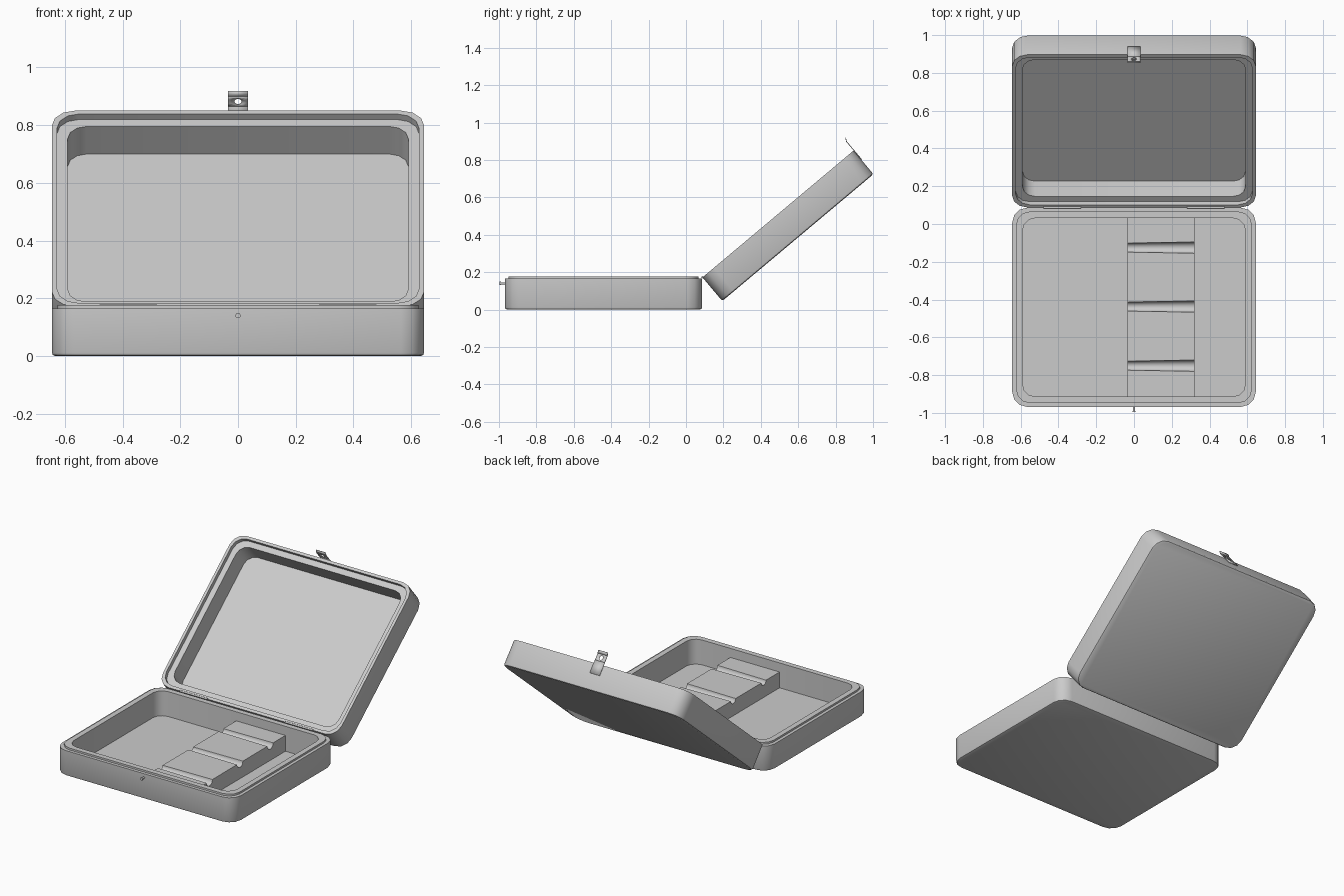
import bpy
import bmesh
from math import cos, sin, pi, radians
from mathutils import Matrix, Vector

if "Cube" in bpy.data.objects:
    bpy.data.objects.remove(bpy.data.objects["Cube"])

WIDTH, LENGTH, HEIGHT = 1.29, 1.055, 0.165
BASE_Y = -0.441
HINGE = Vector((0, 0.088, 0.172))

metal = bpy.data.materials.new("plain grey")
metal.use_nodes = True
GREY = (0.6, 0.6, 0.6, 1)
metal.diffuse_color = GREY
metal.node_tree.nodes["Principled BSDF"].inputs["Base Color"].default_value = GREY

# Tilted frame of the open lid: origin on its hinge-side rim edge
LID_FRAME = Matrix.Translation(HINGE) @ Matrix.Rotation(radians(40), 4, "X")


def finish(bm, name, matrix=Matrix()):
    bmesh.ops.recalc_face_normals(bm, faces=bm.faces)
    mesh = bpy.data.meshes.new(name)
    bm.to_mesh(mesh)
    bm.free()
    mesh.materials.append(metal)
    obj = bpy.data.objects.new(name, mesh)
    bpy.context.collection.objects.link(obj)
    obj.matrix_world = matrix
    bpy.ops.object.select_all(action="DESELECT")
    obj.select_set(True)
    bpy.context.view_layer.objects.active = obj
    bpy.ops.object.shade_smooth_by_angle(angle=radians(40))
    return obj


def rounded_rectangle(inset, steps=3):
    radius = 0.08 - inset * 0.25
    cx, cy = WIDTH / 2 - inset - radius, LENGTH / 2 - inset - radius
    points = []
    for corner, (sx, sy) in enumerate([(1, 1), (-1, 1), (-1, -1), (1, -1)]):
        for i in range(steps + 1):
            a = (corner + i / steps) * pi / 2
            points.append((sx * cx + radius * cos(a), sy * cy + radius * sin(a)))
    return points


def skin(bm, loops):
    """Join matching closed loops of points and cap both ends."""
    rings = [[bm.verts.new(p) for p in loop] for loop in loops]
    for a, b in zip(rings, rings[1:]):
        for i in range(len(a)):
            j = (i + 1) % len(a)
            bm.faces.new((a[i], a[j], b[j], b[i]))
    bm.faces.new(rings[0])
    bm.faces.new(rings[-1])


def shell(name, section, matrix):
    """Rounded tray from (inset, height) pairs, outside bottom to inside floor."""
    bm = bmesh.new()
    skin(bm, [[(x, y, z) for x, y in rounded_rectangle(inset)] for inset, z in section])
    return finish(bm, name, matrix)


def rod(name, radius, length, location, axis, sides=16):
    bm = bmesh.new()
    bmesh.ops.create_cone(bm, cap_ends=True, segments=sides, radius1=radius,
                          radius2=radius, depth=length)
    turn = Matrix.Rotation(pi / 2, 4, "Y" if axis == "X" else "X")
    return finish(bm, name, Matrix.Translation(location) @ turn)


# Base tray with a raised inner lip
outside = [(0.012, 0), (0.003, 0.004), (0, 0.012), (0, HEIGHT)]
shell("base_tray", outside + [(0.02, HEIGHT), (0.02, 0.177), (0.055, 0.177), (0.055, 0.015)],
      Matrix.Translation((0, BASE_Y, 0)))

# Open lid with a step that receives the lip
STEP = HEIGHT - 0.025
shell("lid", outside + [(0.018, HEIGHT), (0.018, STEP), (0.055, STEP), (0.055, 0.015)],
      LID_FRAME @ Matrix.Translation((0, LENGTH / 2, -HEIGHT)))


# Rest block with three tapering round grooves
def rest_section(x, radius, top=0.118, steps=10):
    points = [(x, -0.915, 0.01), (x, -0.915, top)]
    for centre in (-0.75, -0.437, -0.125):
        for i in range(steps + 1):
            a = pi + pi * i / steps
            points.append((x, centre + radius * cos(a), top + radius * sin(a)))
    return points + [(x, 0.04, top), (x, 0.04, 0.01)]


bm = bmesh.new()
skin(bm, [rest_section(-0.035, 0.024), rest_section(0.32, 0.03)])
finish(bm, "rest_block")

# Hinges
for side, x in (("left", 0.38), ("right", -0.38)):
    rod(side + "_hinge", 0.006, 0.2, (x, 0.087, 0.173), "X", 10)

# Catch pin on the front, with a slightly wider head
rod("catch_pin", 0.006, 0.03, (0, -0.98, 0.14), "Y")
rod("catch_pin_head", 0.009, 0.006, (0, -0.993, 0.14), "Y")

# Latch plate on the lid end: foot on the lid, bent tip with a round hole
LIP = LENGTH + 0.002
HOLE_Z, HOLE_R, HALF = 0.04, 0.013, 0.035
SIDES = 16
bm = bmesh.new()


def latch_point(x, z):
    bend = max(0, z - 0.062) * 0.5
    return bm.verts.new((x, LIP + bend, z))


hole, square = [], []
for i in range(SIDES):
    a = 2 * pi * i / SIDES
    c, s = cos(a), sin(a)
    reach = 0.022 / max(abs(c), abs(s))
    hole.append(latch_point(HOLE_R * c, HOLE_Z + HOLE_R * s))
    square.append(latch_point(c * reach * HALF / 0.022, HOLE_Z + s * reach))
for i in range(SIDES):
    j = (i + 1) % SIDES
    bm.faces.new((hole[i], square[i], square[j], hole[j]))
for low, high in ((-0.065, HOLE_Z - 0.022), (HOLE_Z + 0.022, 0.08)):
    bm.faces.new([latch_point(x, z) for x, z in
                  ((-HALF, low), (HALF, low), (HALF, high), (-HALF, high))])
latch = finish(bm, "latch_plate", LID_FRAME)
thick = latch.modifiers.new("thickness", "SOLIDIFY")
thick.thickness = 0.004
thick.offset = 0
